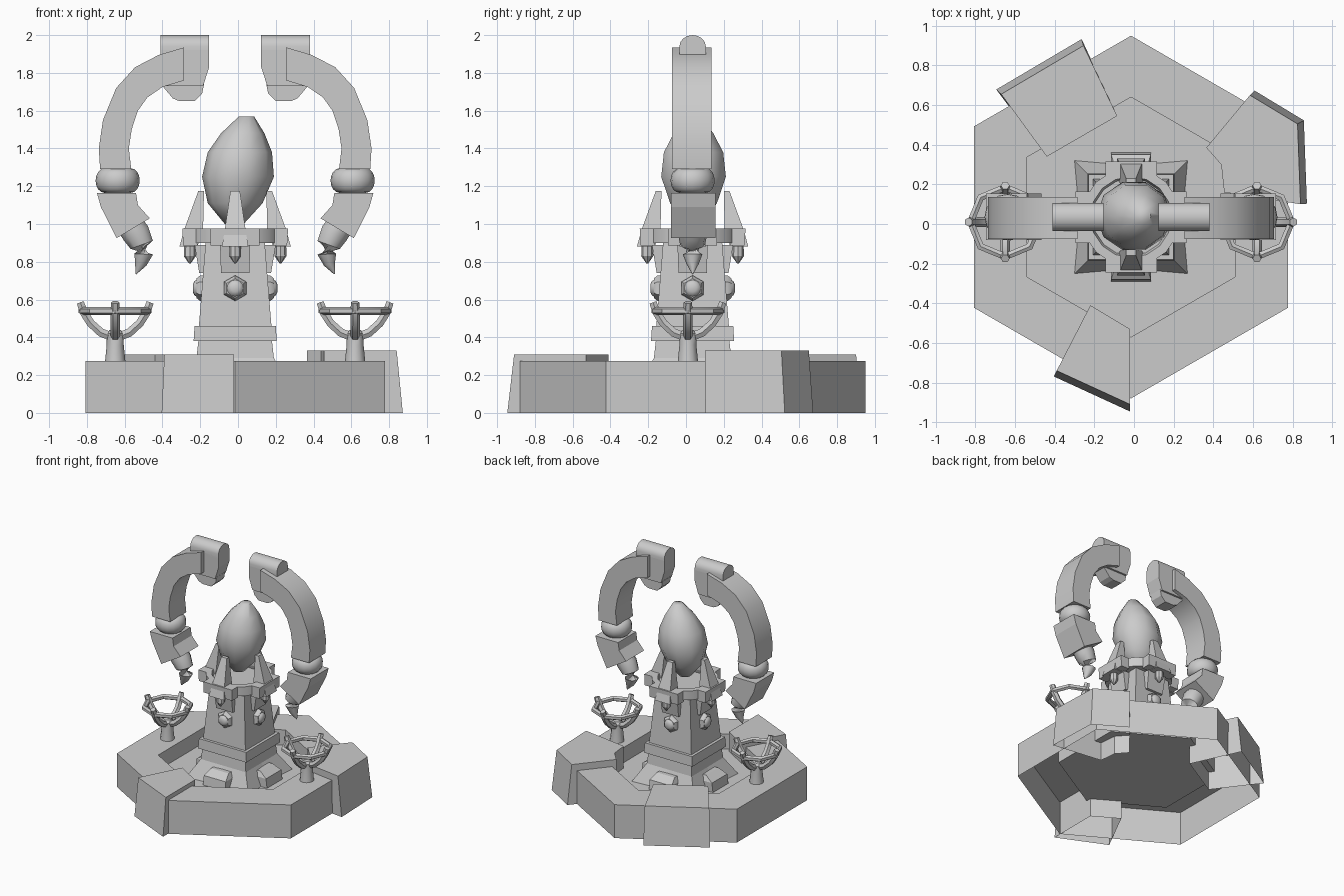
import bpy, bmesh, math
from math import cos, sin, pi, radians
from mathutils import Matrix, Vector

old = bpy.data.objects.get("Cube")
if old:
    bpy.data.objects.remove(old)

CX, CY, FLOOR = -0.015, 0.035, 0.15

stone = bpy.data.materials.new("grey_stone")
stone.use_nodes = True
stone.diffuse_color = (0.6, 0.6, 0.6, 1)
stone.node_tree.nodes["Principled BSDF"].inputs["Base Color"].default_value = (0.6, 0.6, 0.6, 1)


def finish(name, bm, smooth=30):
    bmesh.ops.recalc_face_normals(bm, faces=bm.faces)
    mesh = bpy.data.meshes.new(name)
    bm.to_mesh(mesh)
    bm.free()
    mesh.materials.append(stone)
    obj = bpy.data.objects.new(name, mesh)
    bpy.context.collection.objects.link(obj)
    if smooth:
        bpy.ops.object.select_all(action='DESELECT')
        obj.select_set(True)
        bpy.context.view_layer.objects.active = obj
        bpy.ops.object.shade_smooth_by_angle(angle=radians(smooth))
    return obj


def loft(name, rings, start=True, end=True, smooth=30, turn=0):
    """Skin a stack of equal-sized rings; turn spins the part about the centre."""
    bm = bmesh.new()
    loops = [[bm.verts.new(p) for p in ring] for ring in rings]
    n = len(loops[0])
    for a, b in zip(loops, loops[1:]):
        for i in range(n):
            j = (i + 1) % n
            bm.faces.new((a[i], a[j], b[j], b[i]))
    if start:
        bm.faces.new(loops[0][::-1])
    if end:
        bm.faces.new(loops[-1])
    spin = Matrix.Rotation(turn, 3, 'Z')
    bmesh.ops.rotate(bm, verts=bm.verts, cent=(CX, CY, 0), matrix=spin)
    return finish(name, bm, smooth)


def circle(r, z, n, x=CX, y=CY, phase=0.0, ry=None):
    return [(x + r * cos(phase + 2 * pi * i / n),
             y + (ry or r) * sin(phase + 2 * pi * i / n), z) for i in range(n)]


def square(corner, mid, z):
    """Square ring whose sides may be pinched in at the middle."""
    pts = [(corner, corner), (0, mid), (-corner, corner), (-mid, 0),
           (-corner, -corner), (0, -mid), (corner, -corner), (mid, 0)]
    return [(CX + x, CY + y, z) for x, y in pts]


def slab(half, near, far, z):
    """Rectangle on the front side of the tower, between two distances."""
    return [(CX - half, CY - far, z), (CX + half, CY - far, z),
            (CX + half, CY - near, z), (CX - half, CY - near, z)]


def side_prism(name, profile, s, y0, y1, smooth=30):
    rings = [[(CX + s * x, y, z) for x, z in profile] for y in (y0, y1)]
    return loft(name, rings, smooth=smooth)


def tube(name, path, radii, n=8, smooth=40, closed=False):
    """Round tube along a path, joined end to end when closed."""
    path = [Vector(p) for p in path]
    rings, m = [], len(path)
    for i, p in enumerate(path):
        a = path[(i - 1) % m] if closed else path[max(i - 1, 0)]
        b = path[(i + 1) % m] if closed else path[min(i + 1, m - 1)]
        t = (b - a).normalized()
        ref = Vector((0, 0, 1)) if closed else Vector((-t.y, t.x, 0))
        if ref.length < 0.01:
            ref = Vector((0, 1, 0))
        u = (ref - t * ref.dot(t)).normalized()
        v = t.cross(u)
        rings.append([p + radii[i] * (u * cos(2 * pi * k / n) + v * sin(2 * pi * k / n))
                      for k in range(n)])
    if closed:
        rings.append(rings[0])
    return loft(name, rings, start=not closed, end=not closed, smooth=smooth)


# Hexagonal base: hollow underneath, with a sunken floor
loft("hexagon_base", [circle(r, z, 6, phase=pi / 6) for r, z in
     ((0.915, 0), (0.915, 0.275), (0.605, 0.275), (0.605, FLOOR))], start=False, smooth=0)

# Cap blocks clasping the rim, flared out at the foot
caps = {
    "back_cap": (0.31, [(-0.67, 0.655), (-0.255, 0.9), (-0.085, 0.545), (-0.44, 0.34)], (0, 1)),
    "corner_cap": (0.33, [(0.585, 0.65), (0.825, 0.505), (0.84, 0.1), (0.455, 0.16),
                          (0.44, 0.3), (0.365, 0.385)], (0, 1, 2)),
    "front_cap": (0.31, [(-0.39, -0.74), (-0.02, -0.91), (-0.02, -0.53), (-0.22, -0.41)], (0, 1)),
}
for name, (top, pts, outer) in caps.items():
    foot = []
    for i, (x, y) in enumerate(pts):
        k = 1.038 if i in outer else 1.0
        foot.append((CX + (x - CX) * k, CY + (y - CY) * k, 0))
    loft(name, [foot, [(x, y, top) for x, y in pts]], start=False, smooth=0)

# Tower shaft with flared foot and collar
loft("tower", [square(c, m, z) for c, m, z in
     ((0.285, 0.26, FLOOR), (0.205, 0.205, 0.29), (0.195, 0.195, 0.38), (0.22, 0.22, 0.38),
      (0.215, 0.215, 0.46), (0.192, 0.192, 0.46), (0.155, 0.155, 0.92))], smooth=0)

# Crown platform with a raised rim
loft("crown_ring", [circle(r, z, 16) for r, z in
     ((0.17, 0.9), (0.25, 0.9), (0.25, 0.975), (0.205, 0.975), (0.195, 0.94))])

# Parts repeated on the four tower sides
for k, side in enumerate(("front", "left", "back", "right")):
    turn = k * pi / 2
    loft(side + "_foot_block", [slab(0.1, 0.18, 0.325, FLOOR), slab(0.1, 0.18, 0.315, 0.225),
         slab(0.08, 0.18, 0.25, 0.265)], smooth=0, turn=turn)
    loft(side + "_tab", [slab(0.075, 0.1, 0.19, 0.74), slab(0.08, 0.1, 0.215, 0.89)],
         smooth=0, turn=turn)
    loft(side + "_crown_block", [slab(0.13, 0.2, 0.275, 0.885), slab(0.13, 0.2, 0.28, 0.975)],
         smooth=0, turn=turn)
    loft(side + "_fin", [slab(0.07, 0.2, 0.295, 0.88), slab(0.055, 0.17, 0.27, 0.97),
         slab(0.025, 0.165, 0.195, 1.175)], smooth=0, turn=turn)
    loft(side + "_drop", [circle(r, z, 8, y=CY - 0.24) for r, z in
         ((0.004, 0.79), (0.032, 0.83), (0.03, 0.89))], turn=turn)
    # Hexagonal medallion holding a domed gem
    for part, n, steps in (("medallion", 6, ((0.068, 0.15), (0.068, 0.185), (0.052, 0.205))),
                           ("gem", 12, ((0.047, 0.2), (0.038, 0.215), (0.02, 0.224)))):
        rings = [[(CX + r * sin(2 * pi * i / n), CY - d, 0.66 + r * cos(2 * pi * i / n))
                  for i in range(n)] for r, d in steps]
        loft(side + "_" + part, rings, smooth=35, turn=turn)

# Uneven crystal hovering over the crown: offset x, half width, half depth, height
loft("crystal", [circle(w, z, 10, x=x, y=CY + 0.005, ry=d) for x, w, d, z in
     ((-0.02, 0.05, 0.05, 1.0), (-0.015, 0.145, 0.13, 1.11), (0.0, 0.19, 0.18, 1.25),
      (0.01, 0.17, 0.165, 1.38), (0.025, 0.115, 0.11, 1.48), (0.045, 0.04, 0.04, 1.57))],
     smooth=60)

# Profiles of the arm pieces, measured outward from the centre
arm = [(0.715, 1.29), (0.722, 1.4), (0.7, 1.55), (0.63, 1.72), (0.53, 1.83), (0.405, 1.895),
       (0.27, 1.935), (0.27, 1.76), (0.385, 1.725), (0.465, 1.67), (0.515, 1.6),
       (0.548, 1.5), (0.563, 1.4), (0.55, 1.29)]
wrist = [(0.732, 1.165), (0.525, 1.165), (0.515, 1.1), (0.452, 1.03), (0.628, 0.925), (0.711, 1.09)]
head = [(0.395, 1.73), (0.395, 1.92), (0.138, 1.92), (0.138, 1.83), (0.17, 1.73)]
jaw = [(0.385, 1.73), (0.33, 1.665), (0.295, 1.65), (0.215, 1.65), (0.175, 1.69), (0.165, 1.74)]

for s, side in ((-1, "right"), (1, "left")):
    side_prism(side + "_arm", arm, s, -0.075, 0.135)
    side_prism(side + "_wrist", wrist, s, -0.08, 0.155, smooth=0)
    side_prism(side + "_head", head, s, -0.035, 0.105, smooth=0)
    side_prism(side + "_jaw", jaw, s, -0.02, 0.09, smooth=0)
    # Rounded crest along the top of the head
    arch = [(CY + 0.07 * cos(pi * i / 8), 1.94 + 0.06 * sin(pi * i / 8)) for i in range(9)]
    arch = [(CY + 0.07, 1.9)] + arch + [(CY - 0.07, 1.9)]
    loft(side + "_crest", [[(CX + s * x, y, z) for y, z in arch] for x in (0.138, 0.395)])
    # Flattened ball joint
    loft(side + "_joint", [circle(0.07 + 0.047 * cos(t), 1.23 + 0.065 * sin(t), 16, x=CX + s * 0.622)
         for t in [-pi / 2 + pi * i / 8 for i in range(9)]], smooth=50)
    # Hooked claw
    claw = [(0.56, 1.0), (0.525, 0.95), (0.495, 0.89), (0.485, 0.84), (0.5, 0.79), (0.526, 0.735)]
    tube(side + "_claw", [(CX + s * x, CY, z) for x, z in claw],
         (0.075, 0.078, 0.066, 0.052, 0.033, 0.003), n=10, smooth=50)

    # Brazier: post, four prongs and an eight-sided hoop
    bx, by = CX + s * 0.635, 0.01
    loft(side + "_brazier_post", [circle(r, z, 12, x=bx, y=by) for r, z in
         ((0.054, 0.27), (0.045, 0.36), (0.045, 0.42), (0.03, 0.44))])
    hoop = [(x, y, 0.54) for x, y, z in circle(0.175, 0, 8, x=bx, y=by)]
    tube(side + "_brazier_hoop", hoop, [0.021] * 8, n=6, closed=True)
    for k in range(4):
        c, d = cos(k * pi / 2), sin(k * pi / 2)
        path = [(bx + r * c, by + r * d, z) for r, z in
                ((0.01, 0.4), (0.075, 0.425), (0.13, 0.475), (0.165, 0.53), (0.185, 0.585))]
        tube(side + "_brazier_prong", path, (0.026, 0.026, 0.025, 0.025, 0.022), n=6)
